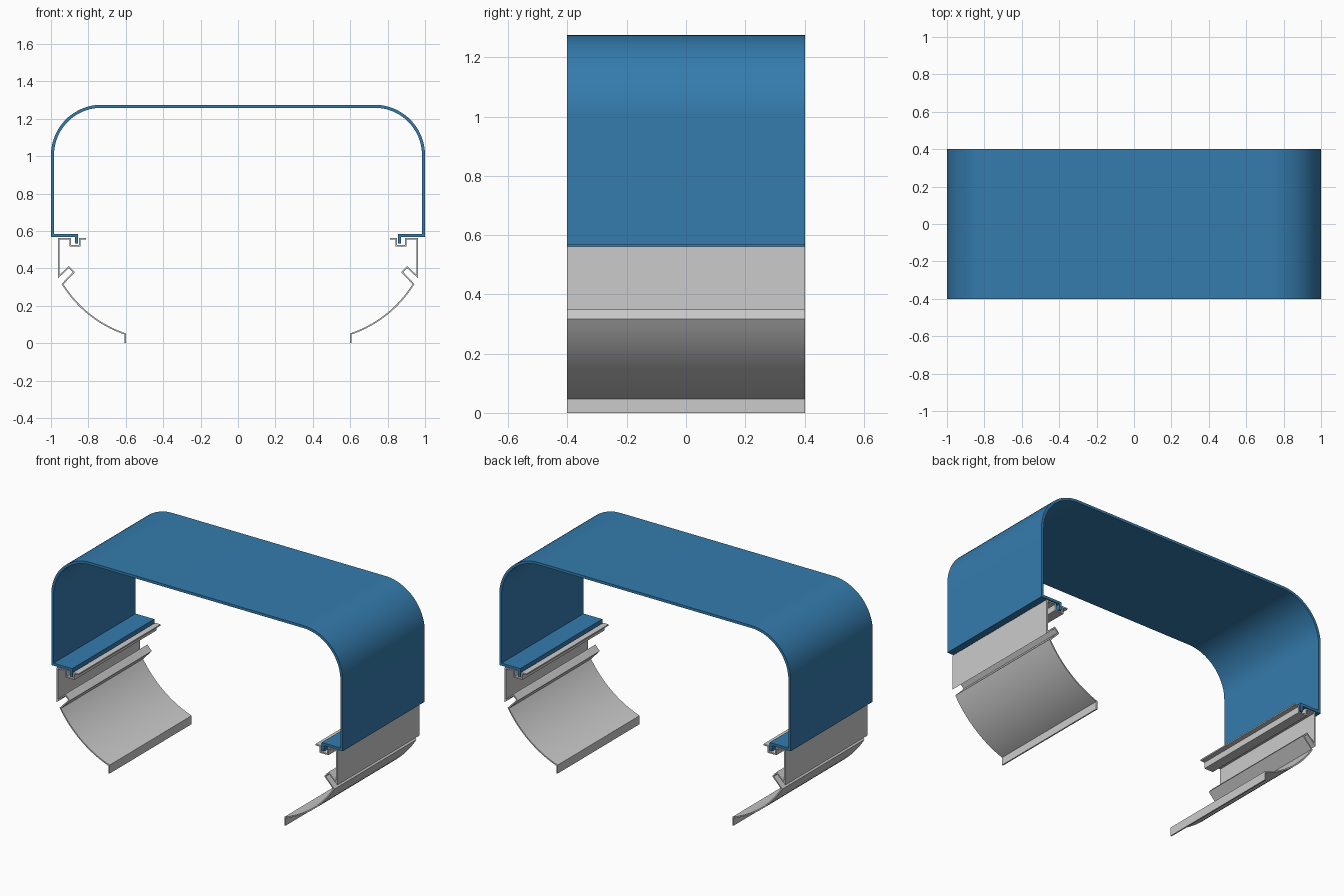
import bpy, bmesh
from math import cos, sin, radians
from mathutils import Vector

if "Cube" in bpy.data.objects:
    bpy.data.objects.remove(bpy.data.objects["Cube"])

HALF_DEPTH = 0.402


def arc(cx, cz, r, a0, a1, n):
    return [(cx + r * cos(radians(a0 + (a1 - a0) * i / n)),
             cz + r * sin(radians(a0 + (a1 - a0) * i / n))) for i in range(n + 1)]


def extrusion(name, path, thickness):
    """Thicken an open (x, z) centreline with mitred corners and extrude it along y."""
    pts = [Vector(p) for p in path]
    dirs = [(b - a).normalized() for a, b in zip(pts, pts[1:])]
    norms = [Vector((-d.y, d.x)) for d in dirs]
    bm = bmesh.new()
    rings = []
    for i, p in enumerate(pts):
        a, b = norms[max(i - 1, 0)], norms[min(i, len(norms) - 1)]
        off = (a + b) * (thickness / 2 / (1 + a.dot(b)))
        rings.append([bm.verts.new((p.x + s * off.x, y, p.y + s * off.y))
                      for s, y in ((1, -HALF_DEPTH), (1, HALF_DEPTH),
                                   (-1, HALF_DEPTH), (-1, -HALF_DEPTH))])
    for r, q in zip(rings, rings[1:]):
        for k in range(4):
            m = (k + 1) % 4
            bm.faces.new((r[k], r[m], q[m], q[k]))
    bm.faces.new(rings[0])
    bm.faces.new(rings[-1])
    bmesh.ops.recalc_face_normals(bm, faces=bm.faces)
    for f in bm.faces:
        f.smooth = True
    mesh = bpy.data.meshes.new(name)
    bm.to_mesh(mesh)
    bm.free()
    mesh.set_sharp_from_angle(angle=radians(30))
    ob = bpy.data.objects.new(name, mesh)
    bpy.context.collection.objects.link(ob)
    return ob


# Rounded cover with inward flanges and hooked lips
left = [(-0.864, 0.532), (-0.864, 0.575), (-0.992, 0.575)]
left += arc(-0.73, 1.005, 0.262, 180, 90, 20)
cover = extrusion("cover_shell", left + [(-x, z) for x, z in reversed(left)], 0.016)
blue = bpy.data.materials.new("blue")
blue.diffuse_color = (0.035, 0.2, 0.42, 1)
blue.use_nodes = True
blue.node_tree.nodes["Principled BSDF"].inputs["Base Color"].default_value = blue.diffuse_color
cover.data.materials.append(blue)

# Side rails: clip channel, wall, diagonal groove, curved skirt and foot
start, end = Vector((-0.938, 0.316)), Vector((-0.604, 0.05))
chord = end - start
sag = 0.037
r = (chord.length ** 2 / 4 + sag ** 2) / (2 * sag)
up = Vector((-chord.y, chord.x)).normalized()
c = (start + end) / 2 + up * (r - sag)
angle = lambda p: Vector((1, 0)).angle_signed(c - p) * -57.29578 + 180
skirt = arc(c.x, c.y, r, angle(start), angle(end), 16)
rail = [(-0.813, 0.558), (-0.846, 0.558), (-0.846, 0.52), (-0.898, 0.52),
        (-0.898, 0.558), (-0.959, 0.558), (-0.959, 0.356), (-0.904, 0.407),
        (-0.878, 0.380)] + skirt + [(-0.604, 0.0)]
for name, s in (("left_side_rail", 1), ("right_side_rail", -1)):
    extrusion(name, [(s * x, z) for x, z in rail], 0.008)
